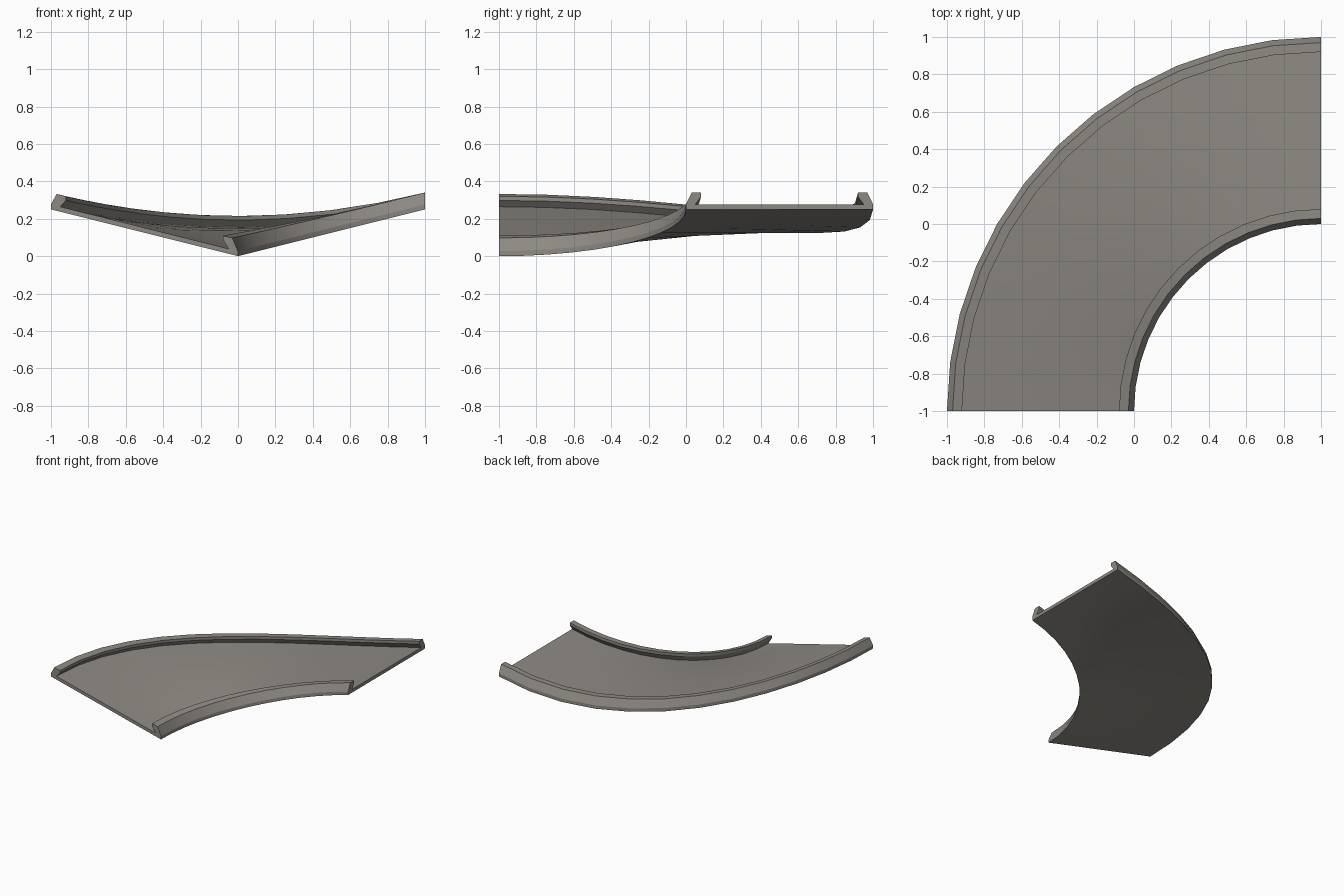
import bpy, bmesh, math

if "Cube" in bpy.data.objects:
    bpy.data.objects.remove(bpy.data.objects["Cube"])

SEGMENTS = 12
CENTRE = (1.0, -1.0)

# single warm grey for the whole track
grey = bpy.data.materials.new("warm_grey")
grey.diffuse_color = (0.27, 0.25, 0.225, 1)
grey.use_nodes = True
grey.node_tree.nodes["Principled BSDF"].inputs["Base Color"].default_value = grey.diffuse_color

# cross-section (radius, height above underside): slab with a hooked lip on each edge
inner_lip = [(1.0, 0.0), (1.0, 0.027), (1.03, 0.09), (1.08, 0.09), (1.08, 0.068), (1.05, 0.027)]
outer_lip = [(3 - r, h) for r, h in reversed(inner_lip)]
road = [(1.275 + i * 0.225, 0.027) for i in range(3)]
under = [(1.75, 0.0), (1.5, 0.0), (1.25, 0.0)]
profile = inner_lip + road + outer_lip + under


def base_height(r, a):
    """Underside height: banked at the front end, level at the right end."""
    c = math.cos(a)
    return 0.25 * ((1 - c) + (r - 1) * (2 * c * c - c))


# sweep the section through a quarter turn
bm = bmesh.new()
rings = []
for i in range(SEGMENTS + 1):
    a = math.pi / 2 * i / SEGMENTS
    rings.append([bm.verts.new((CENTRE[0] - r * math.cos(a),
                                CENTRE[1] + r * math.sin(a),
                                base_height(r, a) + h)) for r, h in profile])
n = len(profile)
for ra, rb in zip(rings, rings[1:]):
    for j in range(n):
        k = (j + 1) % n
        bm.faces.new((ra[j], ra[k], rb[k], rb[j]))

# end caps
bm.faces.new(rings[0])
bm.faces.new(list(reversed(rings[-1])))
bmesh.ops.recalc_face_normals(bm, faces=bm.faces)

mesh = bpy.data.meshes.new("banked_track_corner")
bm.to_mesh(mesh)
bm.free()
mesh.materials.append(grey)
track = bpy.data.objects.new("banked_track_corner", mesh)
bpy.context.collection.objects.link(track)

# smooth along the curve, crisp at the lips
bpy.context.view_layer.objects.active = track
track.select_set(True)
bpy.ops.object.shade_smooth_by_angle(angle=math.radians(20))
